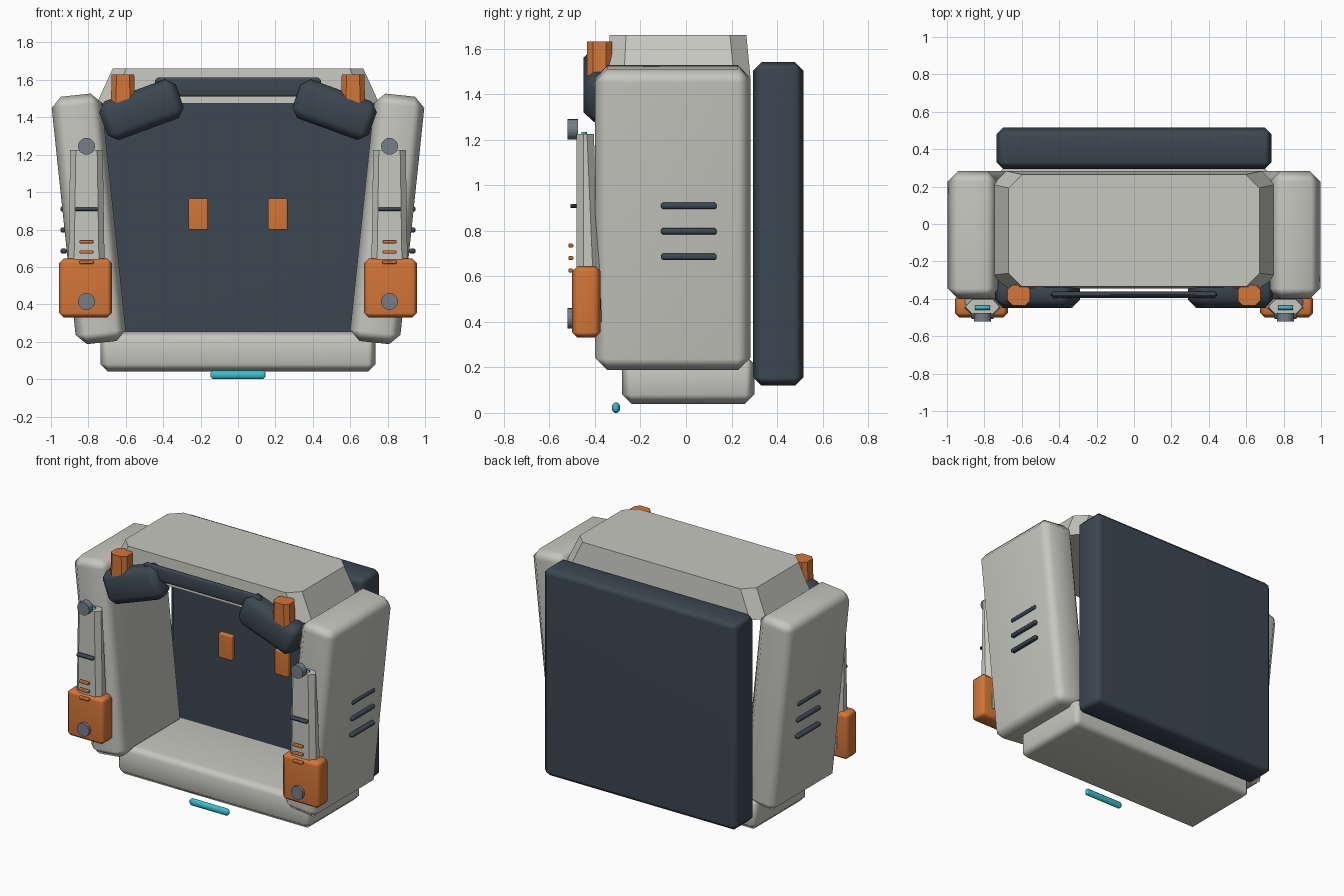
import bpy
import bmesh
from math import radians
from mathutils import Matrix

old = bpy.data.objects.get("Cube")
if old:
    bpy.data.objects.remove(old, do_unlink=True)


def material(name, rgb):
    m = bpy.data.materials.new(name)
    m.use_nodes = True
    m.diffuse_color = (*rgb, 1)
    m.node_tree.nodes["Principled BSDF"].inputs["Base Color"].default_value = (*rgb, 1)
    return m


SHELL = material("pale grey", (0.56, 0.57, 0.52))
DARK = material("slate", (0.045, 0.063, 0.083))
ORANGE = material("orange", (0.65, 0.18, 0.038))
CYAN = material("cyan", (0.04, 0.52, 0.62))
STEEL = material("steel", (0.18, 0.21, 0.25))


def finish(name, bm, mat, bevel=0.0, smooth=True):
    bmesh.ops.recalc_face_normals(bm, faces=bm.faces)
    mesh = bpy.data.meshes.new(name)
    bm.to_mesh(mesh)
    bm.free()
    mesh.materials.append(mat)
    ob = bpy.data.objects.new(name, mesh)
    bpy.context.collection.objects.link(ob)
    if bevel:
        b = ob.modifiers.new("Bevel", "BEVEL")
        b.width = bevel
        b.segments = 1
    if smooth:
        for p in mesh.polygons:
            p.use_smooth = True
        w = ob.modifiers.new("Weighted", "WEIGHTED_NORMAL")
        w.keep_sharp = True
    return ob


def box(name, x, y, z, mat, bevel=0.0, smooth=True, tilt=0.0):
    """Box from (min, max) ranges, tilted about y through its centre."""
    bm = bmesh.new()
    size = [r[1] - r[0] for r in (x, y, z)]
    mid = [(r[0] + r[1]) / 2 for r in (x, y, z)]
    bmesh.ops.create_cube(bm, size=1, matrix=Matrix.Translation(mid)
                          @ Matrix.Rotation(radians(tilt), 4, "Y")
                          @ Matrix.Diagonal((*size, 1)))
    return finish(name, bm, mat, bevel, smooth)


def taper(name, cx, low, high, cut, mat):
    """Tapered block with cut corners; low/high = (half width, y0, y1, z)."""
    bm = bmesh.new()
    rings = []
    for hw, y0, y1, z in (low, high):
        x0, x1 = cx - hw, cx + hw
        pts = ((x0 + cut, y0), (x1 - cut, y0), (x1, y0 + cut), (x1, y1 - cut),
               (x1 - cut, y1), (x0 + cut, y1), (x0, y1 - cut), (x0, y0 + cut))
        rings.append([bm.verts.new((px, py, z)) for px, py in pts])
    for ring in rings:
        bm.faces.new(ring)
    a, b = rings
    for i in range(len(a)):
        j = (i + 1) % len(a)
        bm.faces.new((a[i], a[j], b[j], b[i]))
    return finish(name, bm, mat, smooth=False)


def bolt(name, x, z):
    bm = bmesh.new()
    bmesh.ops.create_cone(bm, cap_ends=True, segments=20, radius1=0.045, radius2=0.045,
                          depth=0.045, matrix=Matrix.Translation((x, -0.4975, z))
                          @ Matrix.Rotation(radians(90), 4, "X"))
    return finish(name, bm, STEEL, smooth=False)


def span(s, a, b):
    """Mirror an x range to the given side."""
    return tuple(sorted((s * a, s * b)))


# Central body
box("back_panel", (-0.735, 0.735), (0.295, 0.515), (0.12, 1.54), DARK, 0.036)
box("base_bar", (-0.735, 0.735), (-0.28, 0.30), (0.04, 0.255), SHELL, 0.04)
taper("hood", 0, (0.755, -0.345, 0.283, 1.475), (0.67, -0.335, 0.265, 1.66), 0.072, SHELL)
box("front_rail", (-0.445, 0.445), (-0.395, -0.36), (1.51, 1.613), DARK, 0.015)
box("floor_light", (-0.147, 0.147), (-0.325, -0.29), (0, 0.045), CYAN, 0.012)

for side, s in (("right", -1), ("left", 1)):
    # Leaning side wall and its vents
    box(side + "_wall", span(s, 0.663, 0.933), (-0.40, 0.283), (0.192, 1.522),
        SHELL, 0.055, tilt=s * 6)
    for i, z in enumerate((0.685, 0.797, 0.909)):
        box(f"{side}_vent_{i + 1}", span(s, 0.915, 0.95), (-0.11, 0.135),
            (z - 0.014, z + 0.014), DARK, 0.008)

    # Shoulder pad and peg
    box(side + "_pad", span(s, 0.299, 0.733), (-0.45, -0.28), (1.33, 1.55),
        DARK, 0.045, tilt=s * 20)
    taper(side + "_peg", s * 0.615, (0.067, -0.435, -0.325, 1.40),
          (0.06, -0.435, -0.325, 1.63), 0.026, ORANGE)

    # Arm with its cuff, bolts and markings
    x = s * 0.81
    taper(side + "_arm", x, (0.1, -0.48, -0.37, 0.4),
          (0.087, -0.48, -0.405, 1.225), 0.03, SHELL)
    box(side + "_cuff", span(s, 0.675, 0.957), (-0.50, -0.375), (0.33, 0.645), ORANGE, 0.024)
    bolt(side + "_upper_bolt", x, 1.245)
    bolt(side + "_lower_bolt", x, 0.415)
    box(side + "_arm_light", (x - 0.04, x + 0.04), (-0.46, -0.435), (1.19, 1.234), CYAN)
    box(side + "_arm_line", (x - 0.06, x + 0.06), (-0.507, -0.48), (0.9, 0.917), DARK)
    for i, z in enumerate((0.625, 0.68, 0.735)):
        box(f"{side}_arm_stripe_{i + 1}", (x - 0.037, x + 0.037), (-0.517, -0.495),
            (z - 0.009, z + 0.009), ORANGE, 0.004)

    # Inner plate
    box(side + "_inner_plate", span(s, 0.16, 0.265), (0.16, 0.20), (0.797, 0.967),
        ORANGE, 0.008)
